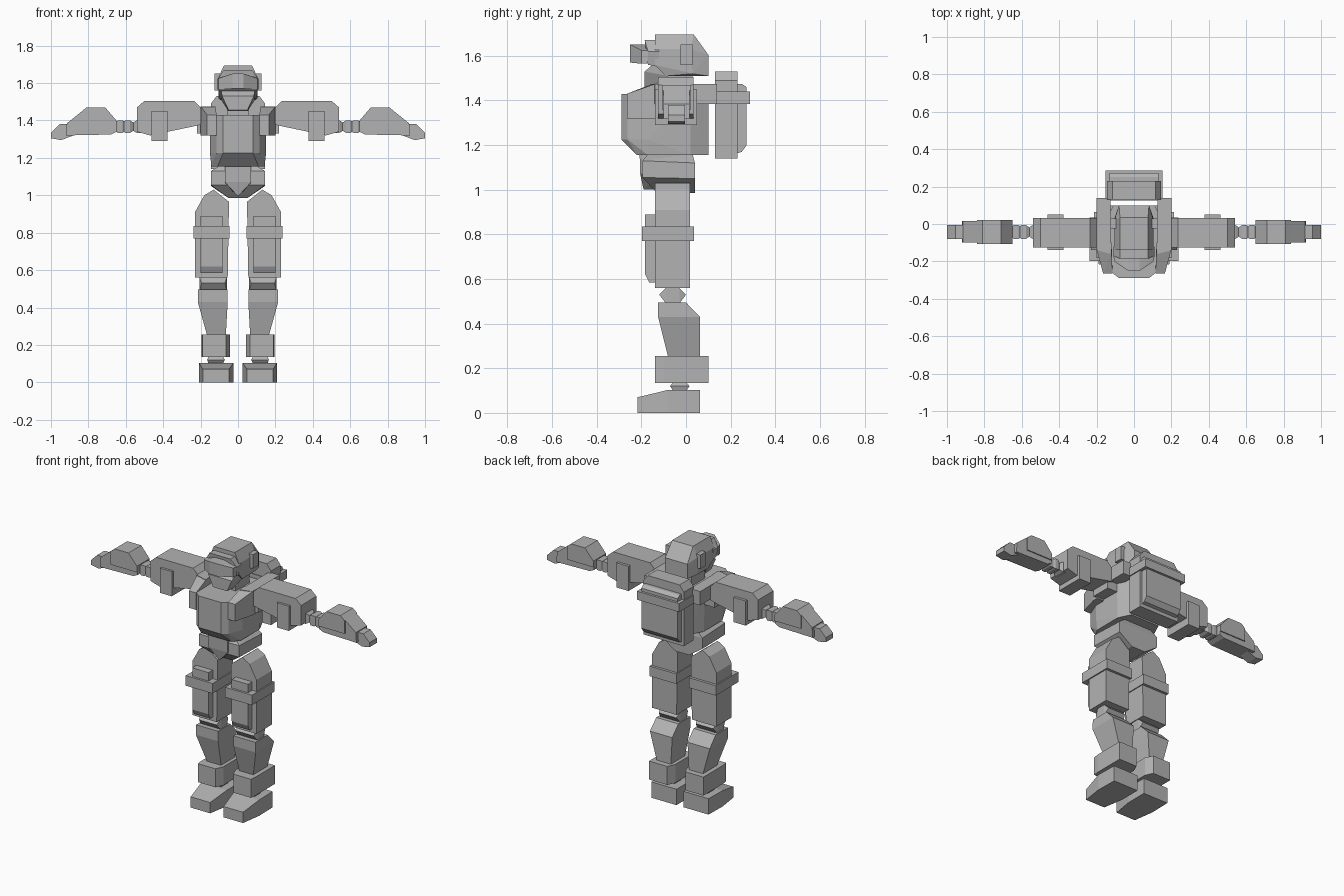
import bpy, bmesh
from mathutils import Vector

grey = bpy.data.materials.new("plain grey")
grey.diffuse_color = (0.45, 0.45, 0.45, 1)


def finish(name, bm):
    bmesh.ops.dissolve_limit(bm, angle_limit=0.01, verts=bm.verts[:], edges=bm.edges[:])
    bmesh.ops.recalc_face_normals(bm, faces=bm.faces[:])
    me = bpy.data.meshes.new(name)
    bm.to_mesh(me)
    bm.free()
    me.materials.append(grey)
    ob = bpy.data.objects.new(name, me)
    bpy.context.collection.objects.link(ob)


def hull(name, pts, pair=False):
    """Convex solid round the points; pair=True also builds the mirrored one."""
    for s, tag in ((1, "_left"), (-1, "_right")) if pair else ((1, ""),):
        bm = bmesh.new()
        for p in pts:
            bm.verts.new((s * p[0], p[1], p[2]))
        bmesh.ops.convex_hull(bm, input=bm.verts[:])
        finish(name + tag, bm)


def rects(sections):
    """Corners of stacked rectangles: (z, x0, x1, y0, y1)."""
    return [(x, y, z) for z, x0, x1, y0, y1 in sections for x in (x0, x1) for y in (y0, y1)]


def box(name, x0, x1, y0, y1, z0, z1, pair=False):
    hull(name, rects([(z0, x0, x1, y0, y1), (z1, x0, x1, y0, y1)]), pair)


def both(pts):
    return [(s * x, y, z) for x, y, z in pts for s in (1, -1)]


def extrude_y(profile, y0, y1):
    return [(x, y, z) for x, z in profile for y in (y0, y1)]


def extrude_x(profile, x0, x1):
    return [(x, y, z) for y, z in profile for x in (x0, x1)]


# Head
hull("helmet", both([(.075, -.14, 1.695), (.075, .035, 1.695), (.105, -.14, 1.63), (.105, .02, 1.63),
                     (.08, .10, 1.605), (.08, .10, 1.51), (.105, .03, 1.52), (.105, -.14, 1.56),
                     (.095, -.09, 1.51)]))
box("ear_cover", .085, .125, -.025, .03, 1.56, 1.65, True)
hull("brow", both([(.075, -.185, 1.67), (.075, -.13, 1.67), (.11, -.17, 1.62), (.11, -.12, 1.62),
                   (.10, -.17, 1.56), (.10, -.12, 1.55)]))
hull("visor", both([(.11, -.17, 1.625), (.11, -.17, 1.565), (.105, -.20, 1.625), (.105, -.20, 1.565),
                    (.03, -.25, 1.65), (.03, -.25, 1.57), (.03, -.18, 1.65)]))
hull("jaw", both([(.09, -.15, 1.56), (.09, -.08, 1.56), (.085, -.185, 1.53), (.09, -.08, 1.51),
                  (.05, -.185, 1.455), (.05, -.12, 1.45)]))
box("neck", -.06, .06, -.11, .03, 1.40, 1.54)

# Torso
plan = [(.08, -.29), (.115, -.262), (.15, -.17), (.15, .02), (.11, .10)]
hull("chest", both([(x, y, 1.43) for x, y in plan] + [(x, y, 1.225) for x, y in plan[:3]]
                   + [(x * .95, max(y, -.22), 1.155) for x, y in plan]))
hull("abdomen_plate", both([(.07, -.21, 1.225), (.07, -.12, 1.225), (.07, -.205, 1.07), (.07, -.12, 1.06),
                            (.005, -.19, 1.0), (.005, -.12, 1.0)]))
hull("pelvis", both([(.095, -.17, 1.16), (.095, .03, 1.16), (.145, -.195, 1.13), (.145, .04, 1.12),
                     (.145, -.195, 1.055), (.145, .04, 1.05), (.05, -.13, .985), (.05, .04, .985)]))

# Shoulder straps: a level bar over the top and a flap down the front
hull("shoulder_strap", [(x, y, z) for x, y in ((.125, .14), (.2, .14), (.2, -.14), (.125, -.16))
                        for z in (1.385, 1.475)], True)
hull("strap_front", [(x, y, z) for x, y, top in ((.2, -.10, 1.475), (.12, -.10, 1.475), (.2, -.135, 1.475),
                                                 (.12, -.15, 1.475), (.165, -.265, 1.43), (.115, -.265, 1.43))
                     for z in (1.32, top)], True)
box("shoulder_joint", .13, .22, -.11, .02, 1.33, 1.47, True)

# Backpack
hull("backpack", extrude_y([(-.145, 1.14), (.145, 1.14), (.145, 1.49), (.115, 1.53), (-.115, 1.53),
                            (-.145, 1.49)], .13, .23))
hull("backpack_pouch", extrude_x([(.22, 1.16), (.25, 1.17), (.272, 1.20), (.272, 1.46), (.25, 1.475),
                                  (.22, 1.475)], -.13, .13))
box("backpack_band", -.152, .152, .125, .287, 1.385, 1.44)

# Arms
hull("upper_arm", extrude_y([(.19, 1.38), (.19, 1.46), (.235, 1.505), (.50, 1.505), (.54, 1.47),
                             (.54, 1.34), (.47, 1.32), (.23, 1.37)], -.125, .033), True)
box("arm_pad", .377, .463, -.14, .05, 1.29, 1.45, True)
for i, x in enumerate((.53, .59, .63)):
    hull("elbow_link_%d" % (i + 1), [(x + dx, -.043 + r * a, 1.367 + r * b)
         for dx, r in ((-.03, .025), (-.012, .037), (.012, .037), (.03, .025))
         for a in (-1, 1) for b in (-.9, .9)], True)
hull("forearm", extrude_y([(.65, 1.34), (.65, 1.40), (.71, 1.465), (.815, 1.465), (.915, 1.385),
                           (.92, 1.32), (.68, 1.325)], -.10, .015), True)
hull("forearm_guard", extrude_y([(.65, 1.36), (.65, 1.40), (.71, 1.47), (.81, 1.47), (.84, 1.445),
                                 (.84, 1.36)], -.108, .022), True)
hull("hand", extrude_y([(.88, 1.32), (.88, 1.38), (.955, 1.38), (1, 1.335), (1, 1.305), (.945, 1.295)],
                       -.08, -.005), True)

# Legs
hull("thigh", extrude_y([(.13, 1.03), (.18, 1.0), (.23, .91), (.23, .56), (.055, .56), (.055, .93),
                         (.048, .965)], -.14, .018), True)
box("thigh_band", .045, .238, -.197, .035, .77, .835, True)
hull("thigh_pouch", extrude_x([(-.12, .89), (-.183, .89), (-.183, .62), (-.165, .585), (-.12, .585)],
                              .083, .20), True)
hull("knee", [(x, y, z) for y, z, x0, x1 in ((-.09, .56, .06, .205), (-.03, .56, .06, .205),
                                            (-.12, .53, .07, .195), (0, .53, .07, .195),
                                            (-.09, .49, .06, .205), (-.03, .49, .06, .205))
              for x in (x0, x1)], True)
hull("shin", rects([(.495, .055, .213, -.125, 0), (.43, .055, .215, -.125, .063),
                    (.25, .065, .165, -.08, .063)]), True)
hull("ankle_cuff", [(x, y, z) for x, y in ((.19, -.14), (.195, -.10), (.195, .10), (.065, .10),
                                           (.042, .05), (.042, -.09), (.065, -.14))
                    for z in (.135, .255)], True)
hull("ankle", rects([(.09, .085, .155, -.05, -.005), (.12, .07, .165, -.072, .015),
                     (.145, .085, .155, -.05, -.005)]), True)
hull("foot", [(x, y, z) for x, y, top in ((.205, .062, .103), (.025, .062, .103), (.208, -.08, .103),
                                          (.025, -.08, .103), (.188, -.217, .07), (.048, -.217, .07))
              for z in (0, top)], True)
